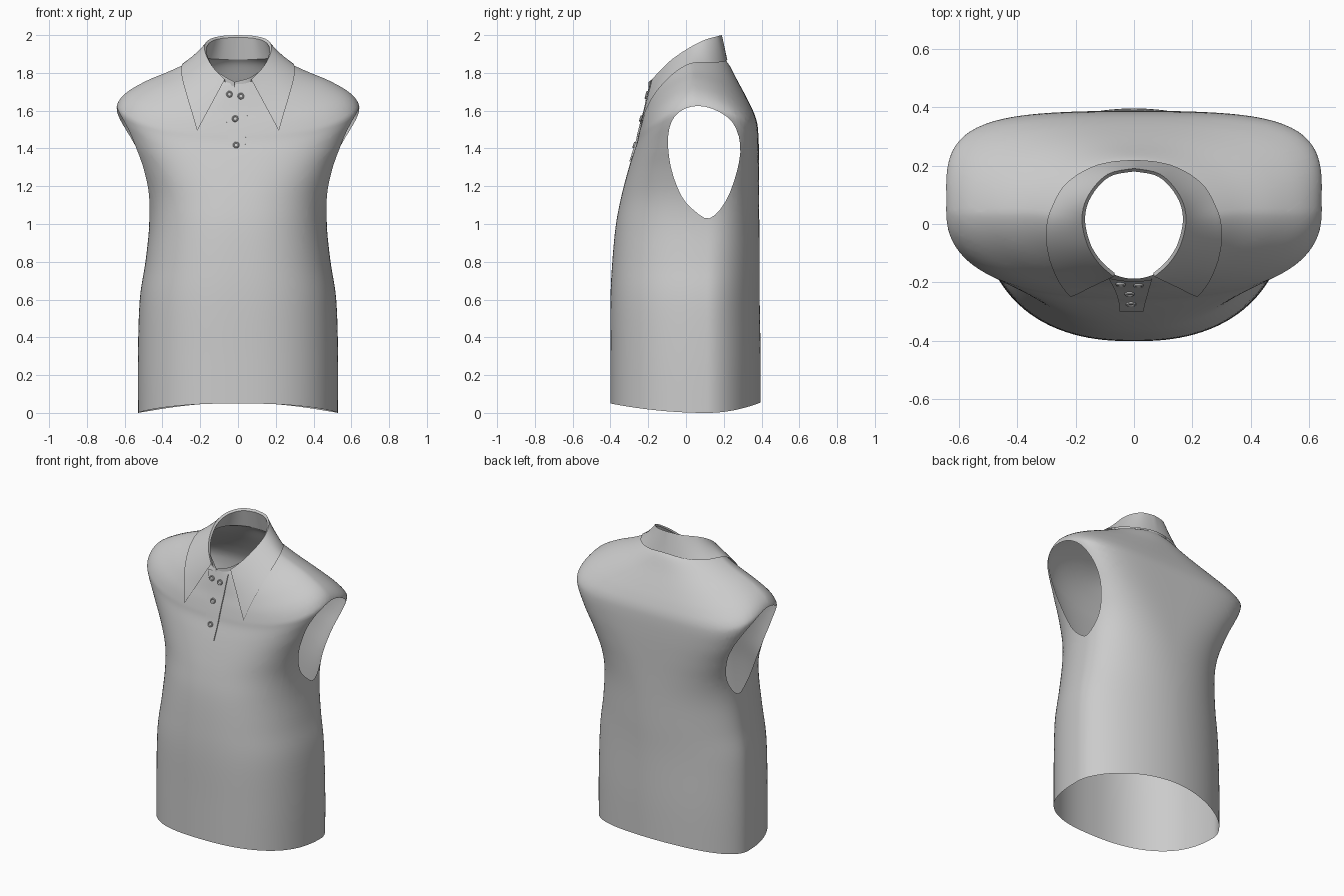
import bpy, bmesh, math
from mathutils import Vector
from mathutils.bvhtree import BVHTree

if "Cube" in bpy.data.objects:
    bpy.data.objects.remove(bpy.data.objects["Cube"])

fabric = bpy.data.materials.new("grey fabric")
fabric.use_nodes = True
GREY = (0.6, 0.6, 0.6, 1)
fabric.diffuse_color = GREY
fabric.node_tree.nodes["Principled BSDF"].inputs["Base Color"].default_value = GREY


def spline(points, steps, closed=False):
    """Catmull-Rom samples through points of any dimension."""
    n, out = len(points), []
    for i in range(n if closed else n - 1):
        ids = [(i + k) % n if closed else min(max(i + k, 0), n - 1) for k in (-1, 0, 1, 2)]
        a, b, c, d = (points[j] for j in ids)
        for s in range(steps):
            t = s / steps
            out.append([q + t / 2 * (r - p + t * (2 * p - 5 * q + 4 * r - w
                        + t * (3 * (q - r) + w - p))) for p, q, r, w in zip(a, b, c, d)])
    if not closed:
        out.append(list(points[-1]))
    return out


def grid_mesh(rows, wrap=False):
    """Quad surface through rows of points."""
    bm = bmesh.new()
    vs = [[bm.verts.new(p) for p in row] for row in rows]
    for lo, hi in zip(vs, vs[1:]):
        n = len(lo)
        for i in range(n if wrap else n - 1):
            j = (i + 1) % n
            bm.faces.new((lo[i], lo[j], hi[j], hi[i]))
    bm.normal_update()
    return bm


def add_object(name, bm):
    mesh = bpy.data.meshes.new(name)
    bm.to_mesh(mesh)
    bm.free()
    ob = bpy.data.objects.new(name, mesh)
    bpy.context.collection.objects.link(ob)
    mesh.materials.append(fabric)
    bpy.ops.object.select_all(action='DESELECT')
    ob.select_set(True)
    bpy.context.view_layer.objects.active = ob
    bpy.ops.object.shade_smooth_by_angle(angle=math.radians(35))
    return ob


# Body loops: side z, front z, back z, half width, front y, back y, side y,
# front squareness, back squareness
LOOPS = [
    (0, .05, .055, .53, -.4, .395, .11, 2.4, 1.9),
    (.3, .3, .3, .53, -.4, .395, .11, 2.4, 1.9),
    (.6, .6, .6, .52, -.4, .39, .11, 2.4, 1.9),
    (.8, .8, .8, .49, -.39, .39, .11, 2.4, 2),
    (1, .99, 1, .47, -.372, .388, .11, 2.4, 2.2),
    (1.15, 1.13, 1.14, .48, -.346, .387, .1, 2.4, 2.6),
    (1.3, 1.25, 1.27, .525, -.316, .387, .1, 2.5, 3.1),
    (1.45, 1.35, 1.39, .59, -.287, .386, .09, 2.5, 3.6),
    (1.58, 1.43, 1.49, .637, -.261, .382, .07, 2.5, 3.9),
    (1.64, 1.48, 1.55, .637, -.25, .373, .05, 2.5, 3.8),
    (1.7, 1.54, 1.61, .585, -.235, .35, .04, 2.5, 3.3),
    (1.76, 1.6, 1.68, .48, -.218, .315, .04, 2.4, 2.8),
    (1.81, 1.66, 1.76, .36, -.205, .272, .04, 2.2, 2.4),
    (1.86, 1.71, 1.84, .25, -.194, .23, .03, 2.1, 2.1),
    (1.88, 1.74, 1.87, .19, -.187, .205, .03, 2, 2),
]
SEGMENTS = 128


def body_loop(key):
    zs, zf, zb, w, yf, yb, yc, front, back = key
    ridge = 2 if zs < 1.5 else 2 - .5 * min(1, (zs - 1.5) / .15)
    row = []
    for i in range(SEGMENTS):
        a = math.tau * i / SEGMENTS
        c, s = math.cos(a), math.sin(a)
        n, end_y, end_z = (front, yf, zf) if s < 0 else (back, yb, zb)
        r = (abs(c) ** n + abs(s) ** n) ** (-1 / n)
        k = abs(r * s)
        row.append((w * r * c, yc + (end_y - yc) * k, zs + (end_z - zs) * k ** ridge))
    return row


bm = grid_mesh([body_loop(k) for k in spline(LOOPS, 5)], wrap=True)
surface = BVHTree.FromBMesh(bm)

# Armholes: an egg outline cut through each side
EGG = [(.125, 1.03), (.21, 1.12), (.27, 1.28), (.287, 1.42), (.245, 1.54), (.14, 1.61),
       (.03, 1.622), (-.06, 1.57), (-.095, 1.46), (-.08, 1.3), (-.025, 1.15), (.045, 1.07)]
egg = spline(EGG, 3, closed=True)
for side in (-1, 1):
    inside = [f for f in bm.faces if f.calc_center_median().x * side > .3
              and .9 < f.calc_center_median().z < 1.75]
    for (y0, z0), (y1, z1) in zip(egg, egg[1:] + egg[:1]):
        co, no = Vector((0, y0, z0)), Vector((0, z1 - z0, y0 - y1)).normalized()
        geom = set(inside)
        for f in inside:
            geom.update(f.edges)
            geom.update(f.verts)
        cut = bmesh.ops.bisect_plane(bm, geom=list(geom), dist=1e-5, plane_co=co, plane_no=no)
        inside = [f for f in cut["geom"] if isinstance(f, bmesh.types.BMFace)
                  and (f.calc_center_median() - co).dot(no) < 0]
    bmesh.ops.delete(bm, geom=inside, context='FACES')
add_object("shirt_body", bm)


def rest_on_body(p, gap):
    """Lift a point so it clears the body surface."""
    p = Vector(p)
    loc, normal, _, _ = surface.find_nearest(p)
    depth = (p - loc).dot(normal)
    return p + normal * (gap - depth) if depth < gap else p


def on_front(x, z, gap):
    loc, normal, _, _ = surface.ray_cast(Vector((x, -2, z)), Vector((0, 1, 0)))
    return loc + normal * gap, normal


# Collar half, back centre to tip: fold edge x y z, then outer edge x y z
COLLAR = [
    (0, .19, 2, 0, .23, 1.88),
    (.09, .17, 1.995, .13, .215, 1.875),
    (.155, .1, 1.975, .235, .145, 1.865),
    (.178, .02, 1.935, .285, .04, 1.845),
    (.16, -.07, 1.875, .285, -.05, 1.76),
    (.12, -.135, 1.815, .255, -.15, 1.63),
    (.07, -.18, 1.765, .215, -.235, 1.49),
]
columns = []
for st in spline(COLLAR, 5):
    fold, edge = Vector(st[:3]), Vector(st[3:])
    loc, normal, _, _ = surface.find_nearest(edge)
    edge = loc + normal * .009
    column = [rest_on_body(edge.lerp(fold, k / 8), .009) for k in range(9)]
    top = column[-1]
    inner = Vector((top.x * .94, .02 + (top.y - .02) * .94, top.z - .012))
    base = surface.find_nearest(fold)[0]
    column += [inner, inner.lerp(base, .5), base]
    columns.append(column)
columns[0] = [Vector((0, p.y, p.z)) for p in columns[0]]
bm = grid_mesh(columns)
bmesh.ops.reverse_faces(bm, faces=bm.faces)
collar = add_object("collar", bm)
mirror = collar.modifiers.new("mirror", 'MIRROR')
mirror.merge_threshold = .002

# Collar stand ends, overlapping at the front of the neck
for name, side, front in (("stand_end_left", 1, -.188), ("stand_end_right", -1, -.198)):
    path = spline([(side * .11, -.135, 1.805), (side * .055, -.172, 1.772),
                   (-.018, front, 1.752)], 5)
    add_object(name, grid_mesh([[(x, y, z - drop) for x, y, z in path]
                                for drop in (.045, .022, 0)]))

# Button placket, widening towards the neck
placket = []
for k in range(17):
    t = k / 16
    left, right = -.05 - .035 * t * t, .032 + .028 * t
    z = 1.33 + .4 * t
    row = [on_front(left + (right - left) * i / 6, z, .007)[0] for i in range(7)]
    ends = [on_front(x, z, -.002)[0] for x in (left, right)]
    placket.append([ends[0]] + row + [ends[1]])
add_object("placket", grid_mesh(placket))

# Buttons: a raised rim around a dished centre
RIM = [(.017, 0), (.017, .006), (.014, .009), (.011, .007), (.009, .004), (.002, .004)]
for number, (x, z) in enumerate([(-.045, 1.685), (.015, 1.675), (-.015, 1.555), (-.01, 1.415)]):
    centre, normal = on_front(x, z, .006)
    turn = normal.to_track_quat('Z', 'Y')
    rows = [[centre + turn @ Vector((r * math.cos(a), r * math.sin(a), h))
             for a in (math.tau * i / 20 for i in range(20))] for r, h in RIM]
    bm = grid_mesh(rows, wrap=True)
    bmesh.ops.holes_fill(bm, edges=[e for e in bm.edges if e.is_boundary])
    add_object("button_%d" % (number + 1), bm)
